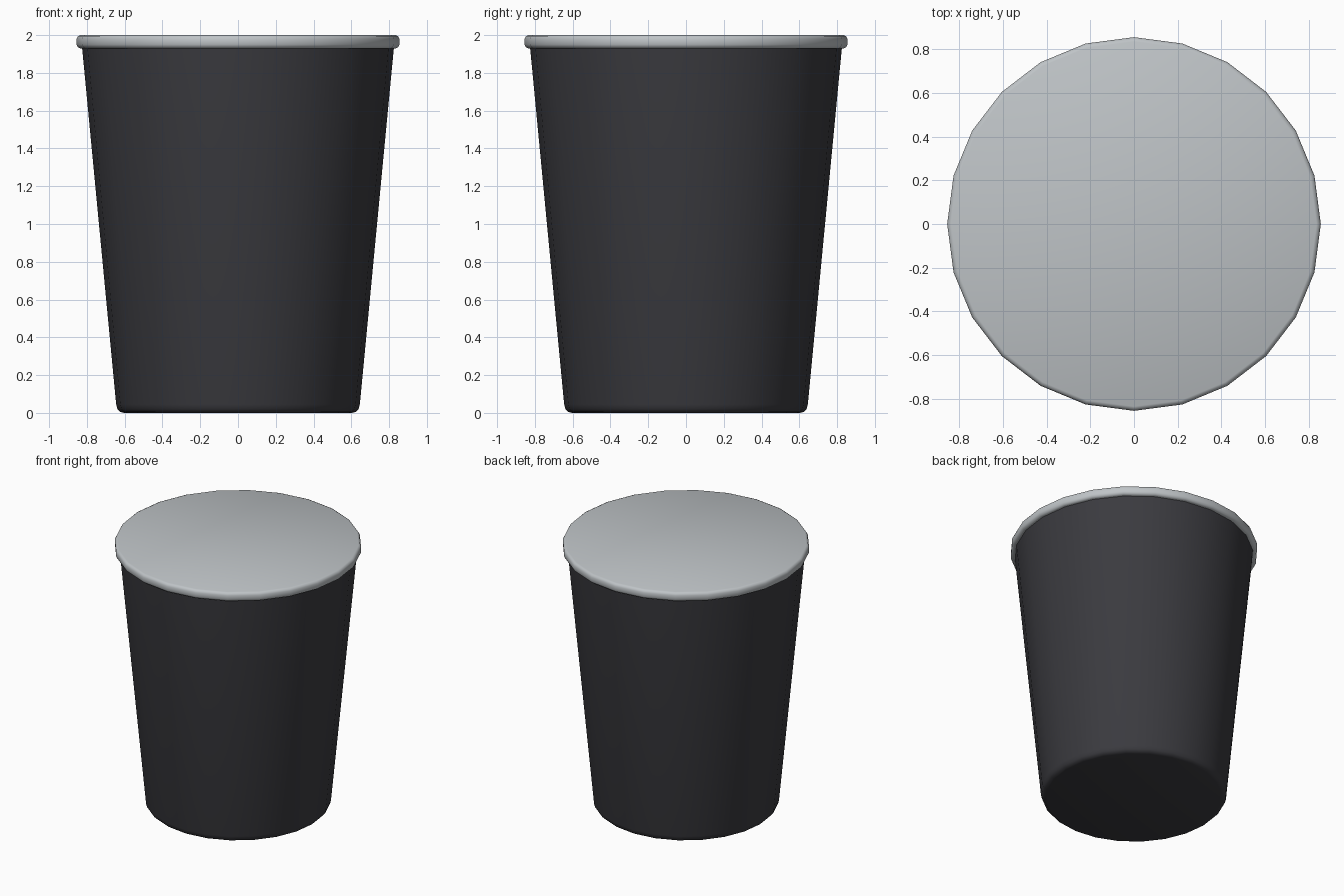
import bpy
import bmesh
from math import cos, sin, pi, radians

SIDES = 24

cube = bpy.data.objects.get("Cube")
if cube:
    bpy.data.objects.remove(cube, do_unlink=True)


def make_material(name, rgb, roughness):
    mat = bpy.data.materials.new(name)
    mat.use_nodes = True
    mat.diffuse_color = (*rgb, 1)
    bsdf = mat.node_tree.nodes["Principled BSDF"]
    bsdf.inputs["Base Color"].default_value = (*rgb, 1)
    bsdf.inputs["Roughness"].default_value = roughness
    return mat


def lathe(name, profile, mat):
    """Revolve (radius, height) points, listed bottom to top, and cap both ends."""
    bm = bmesh.new()
    rings = []
    for r, z in profile:
        rings.append([bm.verts.new((r * cos(2 * pi * i / SIDES),
                                    r * sin(2 * pi * i / SIDES), z))
                      for i in range(SIDES)])
    for low, high in zip(rings, rings[1:]):
        for i in range(SIDES):
            j = (i + 1) % SIDES
            bm.faces.new((low[i], low[j], high[j], high[i]))
    bm.faces.new(rings[0][::-1])
    bm.faces.new(rings[-1])
    mesh = bpy.data.meshes.new(name)
    bm.to_mesh(mesh)
    bm.free()
    mesh.materials.append(mat)
    obj = bpy.data.objects.new(name, mesh)
    bpy.context.collection.objects.link(obj)
    bpy.ops.object.select_all(action="DESELECT")
    obj.select_set(True)
    bpy.context.view_layer.objects.active = obj
    bpy.ops.object.shade_smooth_by_angle(angle=radians(40))
    return obj


charcoal = make_material("charcoal", (0.043, 0.043, 0.05), 0.5)
light_grey = make_material("light grey", (0.52, 0.55, 0.57), 0.5)

# Tapered body with a softly rounded foot
lathe("cup_body", [(0.605, 0), (0.625, 0.006), (0.638, 0.02), (0.645, 0.045),
                   (0.826, 1.94)], charcoal)

# Flat lid with a rounded rim that overhangs the body
lathe("lid", [(0.835, 1.93), (0.848, 1.936), (0.855, 1.95), (0.855, 1.98),
              (0.848, 1.994), (0.835, 2)], light_grey)
